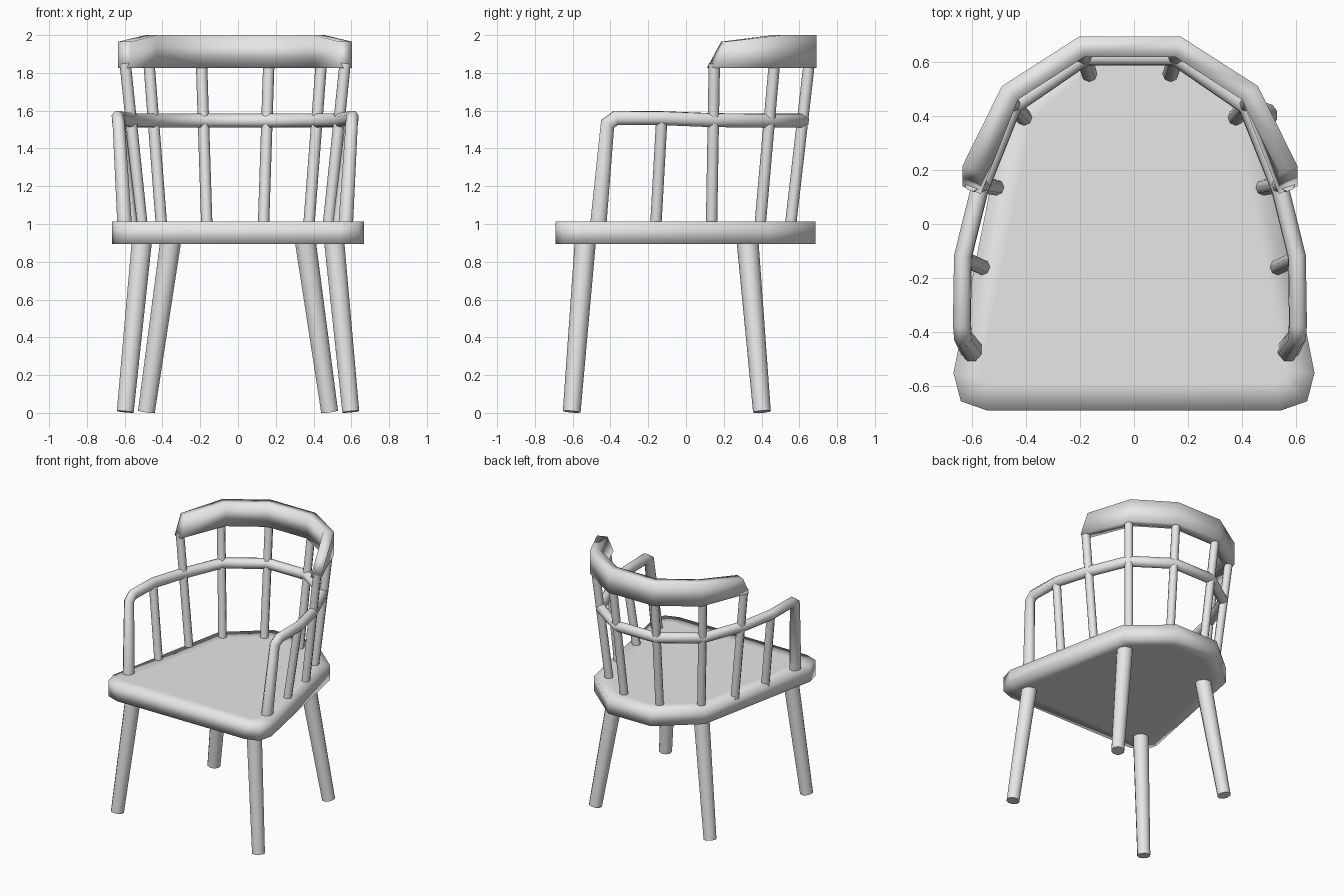
import bpy, bmesh, math
from mathutils import Vector

if "Cube" in bpy.data.objects:
    bpy.data.objects.remove(bpy.data.objects["Cube"], do_unlink=True)

grey = bpy.data.materials.new("plain_grey")
grey.use_nodes = True
grey.diffuse_color = (0.8, 0.8, 0.8, 1)
grey.node_tree.nodes["Principled BSDF"].inputs["Base Color"].default_value = grey.diffuse_color

SHIFT = -0.015  # the back and arms sit slightly off the seat's centre line


def finish(name, bm, angle=None):
    """Turn a bmesh into a smooth-shaded object; angle keeps sharper edges."""
    bmesh.ops.recalc_face_normals(bm, faces=bm.faces)
    mesh = bpy.data.meshes.new(name)
    bm.to_mesh(mesh)
    bm.free()
    mesh.materials.append(grey)
    mesh.shade_smooth()
    obj = bpy.data.objects.new(name, mesh)
    bpy.context.scene.collection.objects.link(obj)
    if angle:
        bpy.ops.object.select_all(action="DESELECT")
        obj.select_set(True)
        bpy.context.view_layer.objects.active = obj
        bpy.ops.object.shade_smooth_by_angle(angle=math.radians(angle))
    return obj


def sweep(path, section):
    """Sweep a section (side, up) along a path with mitred joints."""
    bm = bmesh.new()
    path = [Vector(p) for p in path]
    dirs = [(b - a).normalized() for a, b in zip(path, path[1:])]
    d = dirs[0]
    side = Vector((1, 0, 0)) if abs(d.z) > 0.7 else d.cross(Vector((0, 0, 1)))
    side = (side - d * side.dot(d)).normalized()
    up = side.cross(d)
    ring = [path[0] + side * s + up * u for s, u in section]
    rings = [[bm.verts.new(p) for p in ring]]
    for i, d in enumerate(dirs):
        nxt = dirs[i + 1] if i + 1 < len(dirs) else d
        n = (d + nxt).normalized()
        ring = [p + d * ((path[i + 1] - p).dot(n) / d.dot(n)) for p in ring]
        rings.append([bm.verts.new(p) for p in ring])
    k = len(section)
    for a, b in zip(rings, rings[1:]):
        for j in range(k):
            bm.faces.new((a[j], a[(j + 1) % k], b[(j + 1) % k], b[j]))
    bm.faces.new(rings[0])
    bm.faces.new(rings[-1])
    return bm, rings


def oval(w, h, n=8):
    """Flat-sided oval whose full width and height are w and h."""
    turn = math.pi / n
    k = 0.5 / math.cos(turn)
    return [(w * k * math.cos(turn * (2 * i + 1)), h * k * math.sin(turn * (2 * i + 1)))
            for i in range(n)]


def mirrored(half):
    """Right-hand half path plus its mirror, shifted to the back's centre."""
    full = half + [(-x, y, z) for x, y, z in reversed(half)]
    return [(x + SHIFT, y, z) for x, y, z in full]


def rod(name, low, high, r_low, r_high, sides=10):
    low, high = Vector(low), Vector(high)
    axis = high - low
    bm = bmesh.new()
    bmesh.ops.create_cone(bm, cap_ends=True, segments=sides, radius1=r_low,
                          radius2=r_high, depth=axis.length)
    bm.transform(Vector((0, 0, 1)).rotation_difference(axis).to_matrix().to_4x4())
    bmesh.ops.translate(bm, verts=bm.verts, vec=(low + high) / 2)
    return finish(name, bm, 60)


# Seat: tapered slab, flat top and bottom with a soft-shaded rim
outline = [(0.54, -0.69), (0.64, -0.655), (0.667, -0.55), (0.47, 0.44), (0.18, 0.685)]
outline += [(-x, y) for x, y in reversed(outline)]
bm = bmesh.new()
base = bm.faces.new([bm.verts.new((x, y, 0.895)) for x, y in outline])
top = bmesh.ops.extrude_face_region(bm, geom=[base], use_keep_orig=True)["geom"]
bmesh.ops.translate(bm, verts=[v for v in top if isinstance(v, bmesh.types.BMVert)],
                    vec=(0, 0, 0.117))
bmesh.ops.recalc_face_normals(bm, faces=bm.faces)
flats = [f for f in bm.faces if abs(f.normal.z) > 0.9]
bmesh.ops.inset_individual(bm, faces=flats, thickness=0.1, use_even_offset=True)
finish("seat", bm)

# Legs: splayed and slightly tapered
for label, s in (("left", 1), ("right", -1)):
    rod("front_leg_" + label, (s * 0.597, -0.605, 0.006), (s * 0.508, -0.532, 0.92), 0.047, 0.056)
    rod("back_leg_" + label, (s * 0.485, 0.402, 0.006), (s * 0.355, 0.325, 0.92), 0.047, 0.058)

# Spindles: three pairs reach the top rail, the last pair stops at the arms
spindles = [
    ("back_spindle", (0.15, 0.553, 0.99), (0.178, 0.652, 1.85)),
    ("corner_spindle", (0.39, 0.392, 0.99), (0.456, 0.468, 1.85)),
    ("side_spindle", (0.493, 0.135, 0.99), (0.582, 0.15, 1.85)),
    ("arm_spindle", (0.545, -0.16, 0.99), (0.615, -0.128, 1.56)),
]
for name, (x0, y0, z0), (x1, y1, z1) in spindles:
    for label, s in (("left", 1), ("right", -1)):
        rod(name + "_" + label, (s * x0 + SHIFT, y0, z0), (s * x1 + SHIFT, y1, z1),
            0.03, 0.03, 8)

# Arm rail: one bent bar from post to post around the back
arm = mirrored([(0.585, -0.465, 0.99), (0.617, -0.415, 1.53), (0.621, -0.37, 1.562),
                (0.617, -0.12, 1.56), (0.555, 0.13, 1.55), (0.432, 0.437, 1.547),
                (0.168, 0.618, 1.547)])
bm, rings = sweep(arm, oval(0.064, 0.072))
# Posts are thicker at the seat
for ring, centre in ((rings[0], arm[0]), (rings[-1], arm[-1])):
    for v in ring:
        v.co = Vector(centre) + (v.co - Vector(centre)) * 1.2
finish("arm_rail", bm, 60)

# Top rail: deep bent board with raked ends
crest = mirrored([(0.585, 0.14, 1.913), (0.443, 0.485, 1.913), (0.178, 0.655, 1.913)])
board = [(-0.037, -0.087), (0.037, -0.087), (0.037, 0.087), (-0.037, 0.087)]
bm, rings = sweep(crest, board)
for ring in (rings[0], rings[-1]):
    for v in ring:
        if v.co.z > 1.913:
            v.co.y += 0.06
            v.co.z -= 0.035
        else:
            v.co.y -= 0.015
finish("top_rail", bm)
